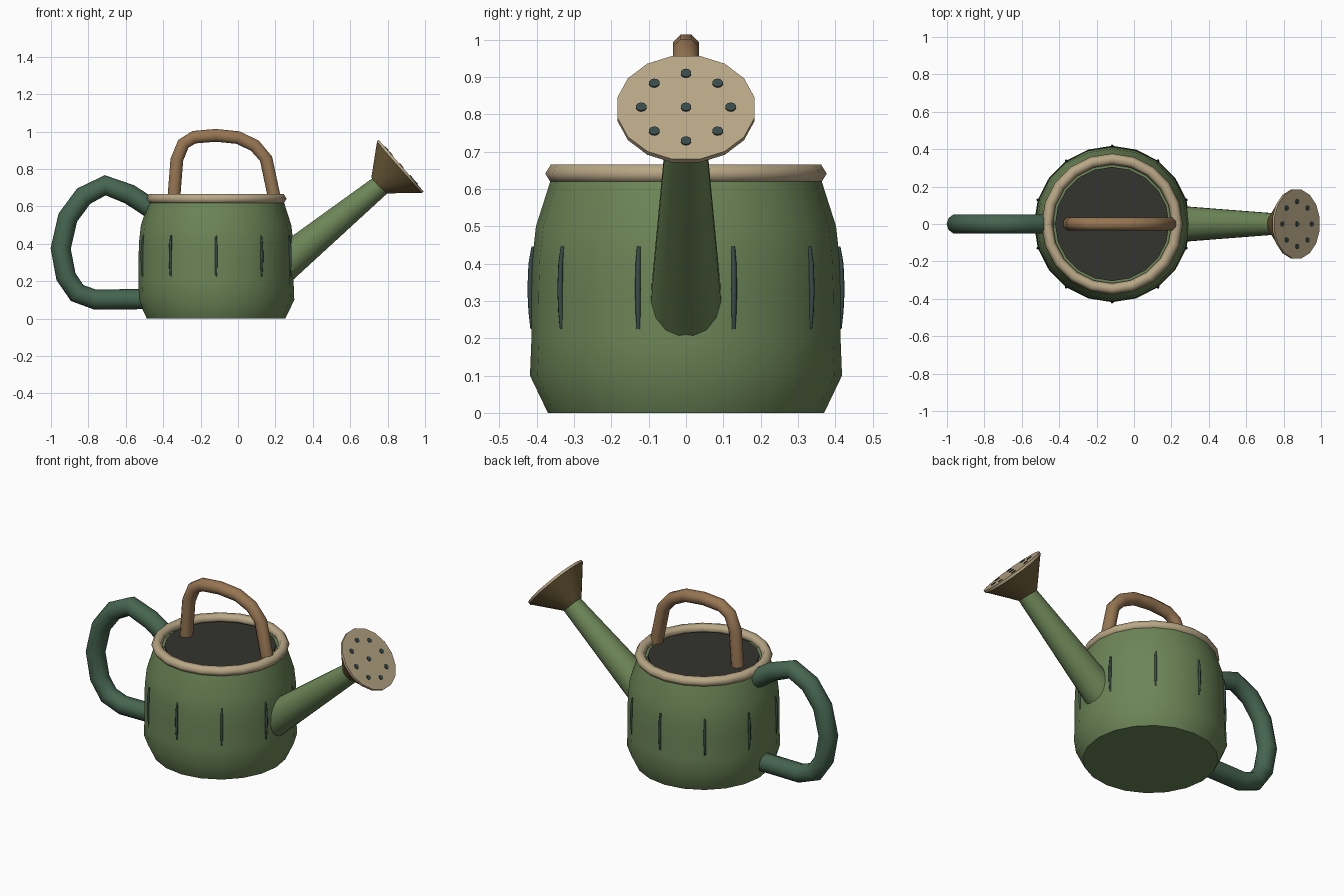
import bpy, bmesh
from math import sin, cos, pi, radians, atan2
from mathutils import Vector, Matrix

if "Cube" in bpy.data.objects:
    bpy.data.objects.remove(bpy.data.objects["Cube"])

CX = -0.117  # body axis


def material(name, r, g, b):
    m = bpy.data.materials.new(name)
    m.diffuse_color = (r, g, b, 1)
    m.use_nodes = True
    m.node_tree.nodes["Principled BSDF"].inputs["Base Color"].default_value = m.diffuse_color
    return m


GREEN = material("leaf_green", 0.15, 0.235, 0.095)
DARK_GREEN = material("dark_green", 0.06, 0.13, 0.08)
CREAM = material("cream", 0.49, 0.39, 0.24)
BROWN = material("wood_brown", 0.31, 0.18, 0.085)
BRONZE = material("bronze", 0.17, 0.12, 0.045)
SLATE = material("slate", 0.04, 0.07, 0.07)
BLACK = material("dark_inside", 0.033, 0.033, 0.028)


def build(name, rings, mat, loc=(0, 0, 0), rot_z=0.0, closed=False, angle=35):
    """Skin a list of vertex rings; cap the ends unless the rings form a loop."""
    bm = bmesh.new()
    vs = [[bm.verts.new(p) for p in ring] for ring in rings]
    n = len(vs[0])
    pairs = list(zip(vs, vs[1:])) + ([(vs[-1], vs[0])] if closed else [])
    for a, b in pairs:
        for i in range(n):
            j = (i + 1) % n
            bm.faces.new((a[i], a[j], b[j], b[i]))
    if not closed:
        bm.faces.new(vs[0][::-1])
        bm.faces.new(vs[-1])
    bmesh.ops.recalc_face_normals(bm, faces=bm.faces)
    me = bpy.data.meshes.new(name)
    bm.to_mesh(me)
    bm.free()
    me.polygons.foreach_set("use_smooth", [True] * len(me.polygons))
    me.set_sharp_from_angle(angle=radians(angle))
    me.materials.append(mat)
    ob = bpy.data.objects.new(name, me)
    ob.location = loc
    ob.rotation_euler.z = rot_z
    bpy.context.collection.objects.link(ob)
    return ob


def lathe(name, profile, sides, mat, closed=False, **kw):
    rings = [[(r * cos(2 * pi * i / sides), r * sin(2 * pi * i / sides), z)
              for i in range(sides)] for r, z in profile]
    return build(name, rings, mat, closed=closed, **kw)


def tube(name, path, radii, sides, mat, **kw):
    """Tube along a path of (x, z) points in the xz plane."""
    pts = [Vector((x, 0, z)) for x, z in path]
    if not isinstance(radii, (list, tuple)):
        radii = [radii] * len(pts)
    rings = []
    for k, (p, r) in enumerate(zip(pts, radii)):
        t = (pts[min(k + 1, len(pts) - 1)] - pts[max(k - 1, 0)]).normalized()
        side = Vector((0, 1, 0))
        up = t.cross(side)
        rings.append([p + r * (cos(a) * side + sin(a) * up)
                      for a in (2 * pi * (i + 0.5) / sides for i in range(sides))])
    return build(name, rings, mat, **kw)


# Body, rim and dark inside
lathe("body", [(0.37, 0), (0.418, 0.1), (0.414, 0.2), (0.415, 0.32), (0.412, 0.41),
               (0.402, 0.5), (0.362, 0.625)], 20, GREEN, loc=(CX, 0, 0))
lathe("rim", [(0.347 + 0.03 * cos(k * pi / 3), 0.641 + 0.028 * sin(k * pi / 3))
              for k in range(6)], 20, CREAM, closed=True, loc=(CX, 0, 0), angle=65)
lathe("dark_inside", [(0.305, 0.61), (0.305, 0.637)], 20, BLACK, loc=(CX, 0, 0))

# Ten upright grooves around the body
for k in range(10):
    tube(f"groove_{k + 1}", [(0.412, 0.225), (0.415, 0.27), (0.417, 0.33), (0.415, 0.4), (0.409, 0.445)],
         [0.005, 0.007, 0.008, 0.007, 0.005], 6, SLATE,
         loc=(CX, 0, 0), rot_z=radians(18 + 36 * k), angle=65)

# Handles
tube("back_handle", [(-0.45, 0.58), (-0.58, 0.665), (-0.71, 0.713), (-0.825, 0.655),
                     (-0.91, 0.54), (-0.948, 0.375), (-0.92, 0.225), (-0.86, 0.137),
                     (-0.765, 0.102), (-0.45, 0.105)], 0.054, 10, DARK_GREEN, angle=65)
tube("top_handle", [(-0.345, 0.62), (-0.327, 0.85), (-0.292, 0.935), (-0.235, 0.97),
                    (-0.12, 0.98), (0, 0.968), (0.09, 0.925), (0.15, 0.855),
                    (0.2, 0.62)], 0.037, 8, BROWN, angle=65)

# Spout
tube("spout", [(0.2, 0.255), (0.765, 0.715)], [0.101, 0.057], 16, GREEN)

# Sprinkler head: cone, face plate and holes
ax = Vector((0.754, 0, 0.656)).normalized()
face = Vector((0.872, 0, 0.818))


def along(d):
    p = face + ax * d
    return (p.x, p.z)


tube("sprinkler_cone", [along(-0.162), along(-0.014)], [0.057, 0.184], 16, BRONZE)
tube("sprinkler_face", [along(-0.014), along(0)], 0.187, 16, CREAM)
up = ax.cross(Vector((0, 1, 0)))
for k in range(9):
    a = k * pi / 4
    d = 0.12 if k < 8 else 0
    p = face + d * sin(a) * up
    hole = tube(f"sprinkler_hole_{k + 1}",
                [(p.x - ax.x * 0.004, p.z - ax.z * 0.004), (p.x + ax.x * 0.004, p.z + ax.z * 0.004)],
                0.0145, 10, SLATE)
    hole.location.y = d * cos(a)
